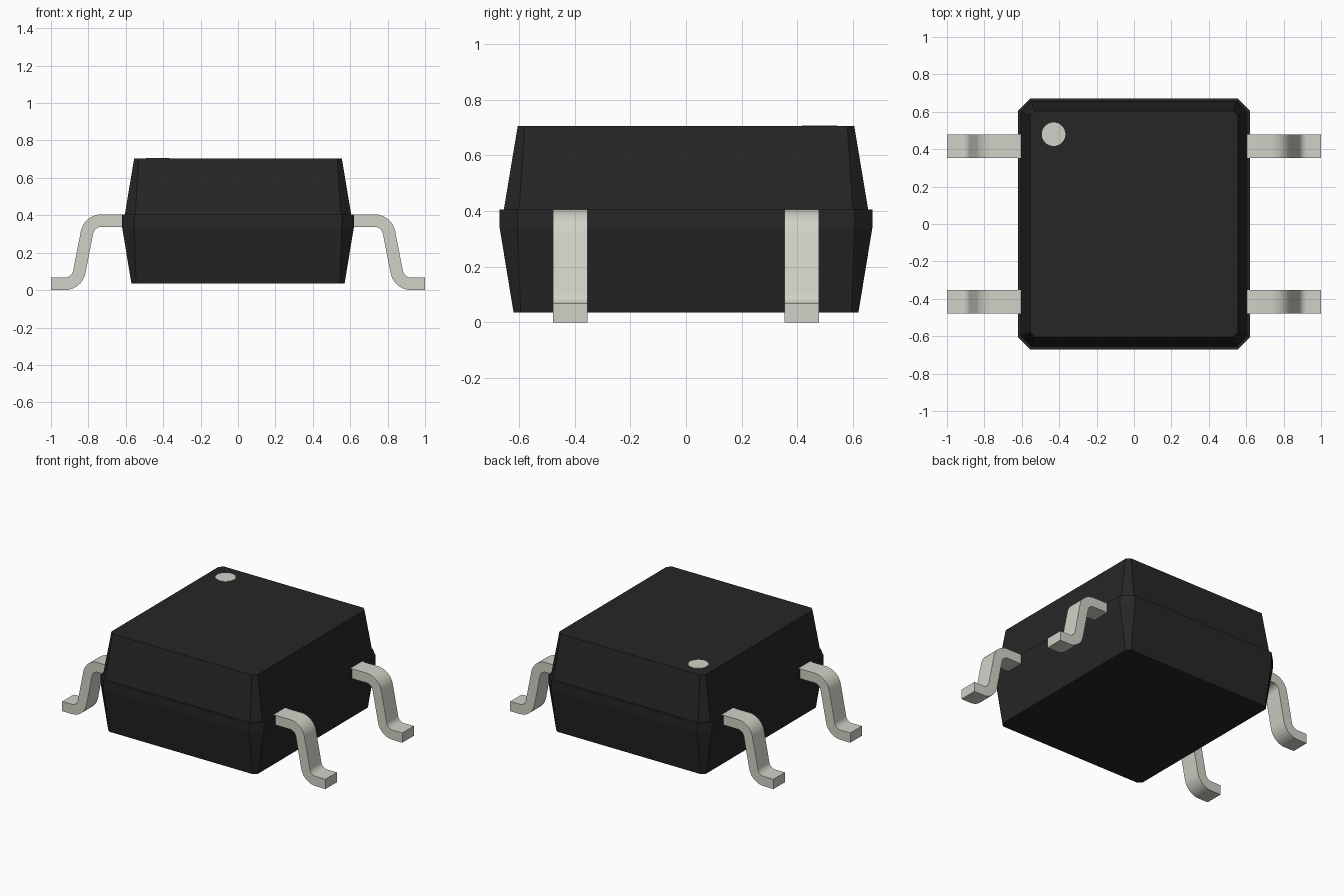
import bpy, bmesh, math
from mathutils import Vector

if "Cube" in bpy.data.objects:
    bpy.data.objects.remove(bpy.data.objects["Cube"], do_unlink=True)


def material(name, rgb):
    m = bpy.data.materials.new(name)
    m.use_nodes = True
    m.diffuse_color = (*rgb, 1)
    m.node_tree.nodes["Principled BSDF"].inputs["Base Color"].default_value = (*rgb, 1)
    return m


black = material("black plastic", (0.020, 0.0195, 0.0195))
metal = material("tinned metal", (0.645, 0.638, 0.572))


def finish(name, bm, mat):
    bmesh.ops.recalc_face_normals(bm, faces=bm.faces)
    me = bpy.data.meshes.new(name)
    bm.to_mesh(me)
    bm.free()
    me.materials.append(mat)
    ob = bpy.data.objects.new(name, me)
    bpy.context.collection.objects.link(ob)
    return ob


# Moulded body: chamfered rectangles stacked as rings
# (z, half width, half depth, corner chamfer)
rings = [(0.035, 0.57, 0.62, 0.025), (0.34, 0.62, 0.67, 0.065),
         (0.405, 0.62, 0.67, 0.065), (0.405, 0.605, 0.655, 0.055),
         (0.705, 0.555, 0.605, 0.025)]
bm = bmesh.new()
loops = []
for z, a, b, c in rings:
    outline = [(a, c - b), (a, b - c), (a - c, b), (c - a, b),
               (-a, b - c), (-a, c - b), (c - a, -b), (a - c, -b)]
    loops.append([bm.verts.new((x, y, z)) for x, y in outline])
for low, high in zip(loops, loops[1:]):
    for i in range(8):
        j = (i + 1) % 8
        bm.faces.new((low[i], low[j], high[j], high[i]))
bm.faces.new(loops[0])
bm.faces.new(loops[-1])
finish("body", bm, black)

# Pin one marker: thin disc on the top face
bm = bmesh.new()
bmesh.ops.create_cone(bm, cap_ends=True, segments=40, radius1=0.063, radius2=0.063, depth=0.004)
bmesh.ops.translate(bm, verts=bm.verts, vec=(-0.43, 0.48, 0.705))
finish("pin_one_marker", bm, metal)

# Lead centre line: shoulder, sloping leg and foot, with rounded bends
HALF, RADIUS, STEPS = 0.0335, 0.08, 10
SLOPE = math.radians(79)
tangent = RADIUS * math.tan(SLOPE / 2)
down = Vector((math.cos(SLOPE), -math.sin(SLOPE)))
out = Vector((1, 0))
knee, heel = Vector((0.795, 0.372)), Vector((0.861, 0.0335))
knee_centre = knee - out * tangent - Vector((0, RADIUS))
heel_centre = heel + out * tangent + Vector((0, RADIUS))

line = [(Vector((0.57, 0.372)), Vector((0, 1)))]
for i in range(STEPS + 1):
    t = SLOPE * i / STEPS
    n = Vector((math.sin(t), math.cos(t)))
    line.append((knee_centre + n * RADIUS, n))
for i in range(STEPS + 1):
    t = SLOPE * (1 - i / STEPS)
    n = Vector((math.sin(t), math.cos(t)))
    line.append((heel_centre - n * RADIUS, n))
line.append((Vector((1.0, HALF)), Vector((0, 1))))


def lead(name, side, y):
    bm = bmesh.new()
    sections = []
    for p, n in line:
        section = []
        for off, w in ((1, -1), (1, 1), (-1, 1), (-1, -1)):
            q = p + n * HALF * off
            section.append(bm.verts.new((side * q.x, y + w * 0.0625, q.y)))
        sections.append(section)
    for s, t in zip(sections, sections[1:]):
        for i in range(4):
            j = (i + 1) % 4
            bm.faces.new((s[i], s[j], t[j], t[i]))
    bm.faces.new(sections[0])
    bm.faces.new(sections[-1])
    ob = finish(name, bm, metal)
    bpy.ops.object.select_all(action="DESELECT")
    ob.select_set(True)
    bpy.context.view_layer.objects.active = ob
    bpy.ops.object.shade_smooth_by_angle(angle=math.radians(30))


for side, side_name in ((1, "left"), (-1, "right")):
    for y, end_name in ((-0.4165, "front"), (0.4165, "back")):
        lead(f"{end_name}_{side_name}_lead", side, y)
